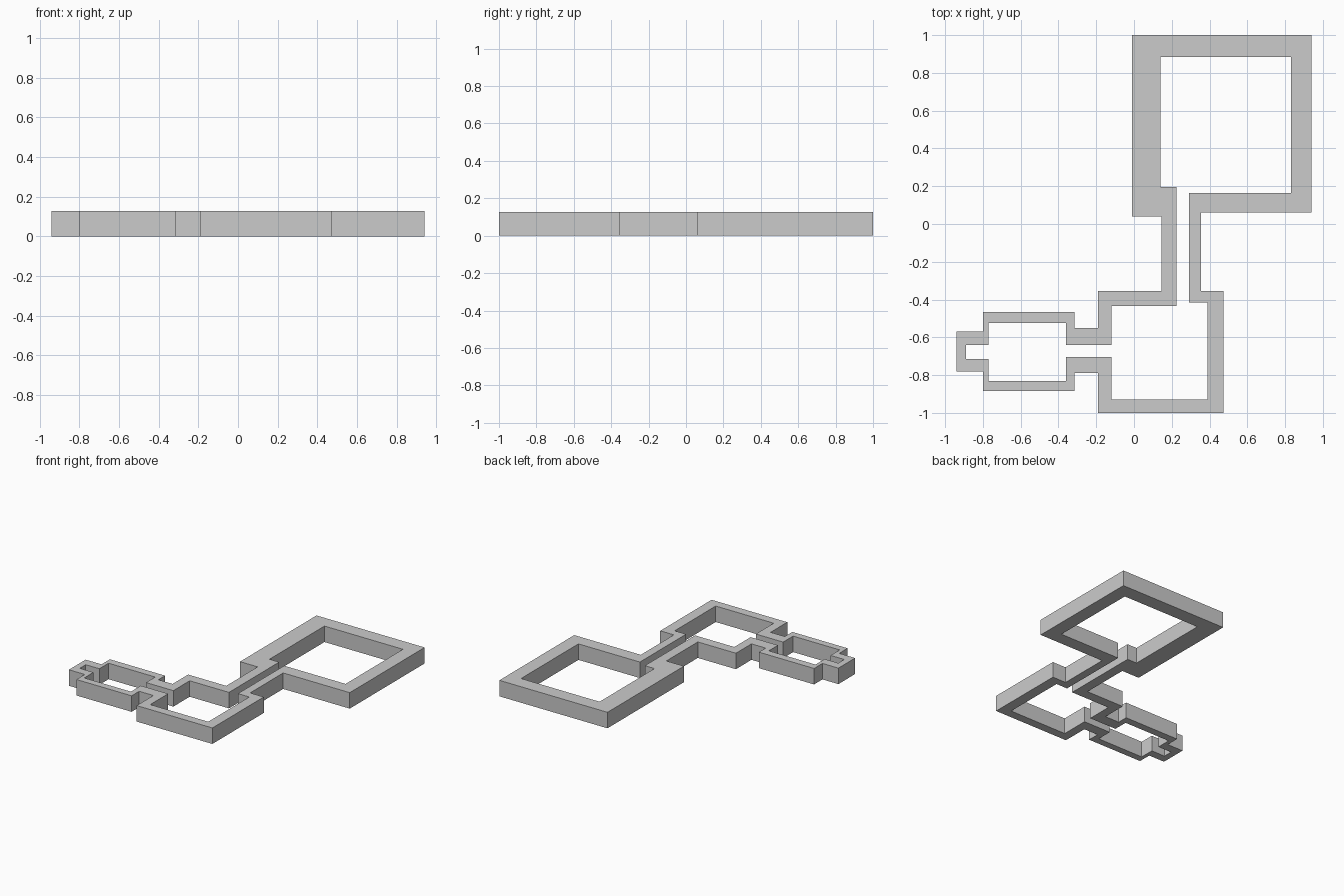
import bpy
import bmesh

if "Cube" in bpy.data.objects:
    bpy.data.objects.remove(bpy.data.objects["Cube"])

HEIGHT = 0.127

# Right-angled outlines as alternating x, y values: each step changes one axis
OUTER = [-0.01, 1.0, 0.94, 0.06, 0.355, -0.355, 0.475, -1.0,
         -0.19, -0.79, -0.315, -0.885, -0.80, -0.78, -0.94, -0.57,
         -0.80, -0.465, -0.315, -0.55, -0.19, -0.355, 0.145, 0.04]
INNER = [0.14, 0.885, 0.83, 0.165, 0.29, -0.415, 0.39, -0.93,
         -0.12, -0.705, -0.36, -0.83, -0.77, -0.715, -0.89, -0.64,
         -0.77, -0.525, -0.36, -0.64, -0.12, -0.435, 0.225, 0.195]


def corners(steps):
    """Turn alternating x, y steps into a closed list of corner points."""
    points = []
    for i, a in enumerate(steps):
        b = steps[(i + 1) % len(steps)]
        points.append((a, b) if i % 2 == 0 else (b, a))
    return points


def wall_ring(name, outer, inner, height):
    """Solid wall between two matching outlines, mitred at every corner."""
    bm = bmesh.new()
    loops = [[bm.verts.new((x, y, z)) for x, y in points]
             for points, z in ((outer, 0), (outer, height),
                               (inner, height), (inner, 0))]
    n = len(outer)
    for k in range(4):
        a, b = loops[k], loops[(k + 1) % 4]
        for i in range(n):
            j = (i + 1) % n
            bm.faces.new((a[i], a[j], b[j], b[i]))
    bmesh.ops.recalc_face_normals(bm, faces=bm.faces)
    mesh = bpy.data.meshes.new(name)
    bm.to_mesh(mesh)
    bm.free()
    obj = bpy.data.objects.new(name, mesh)
    bpy.context.collection.objects.link(obj)
    return obj


# Continuous wall around the three rooms, their corridors and the end alcove
wall_ring("room_walls", corners(OUTER), corners(INNER), HEIGHT)
